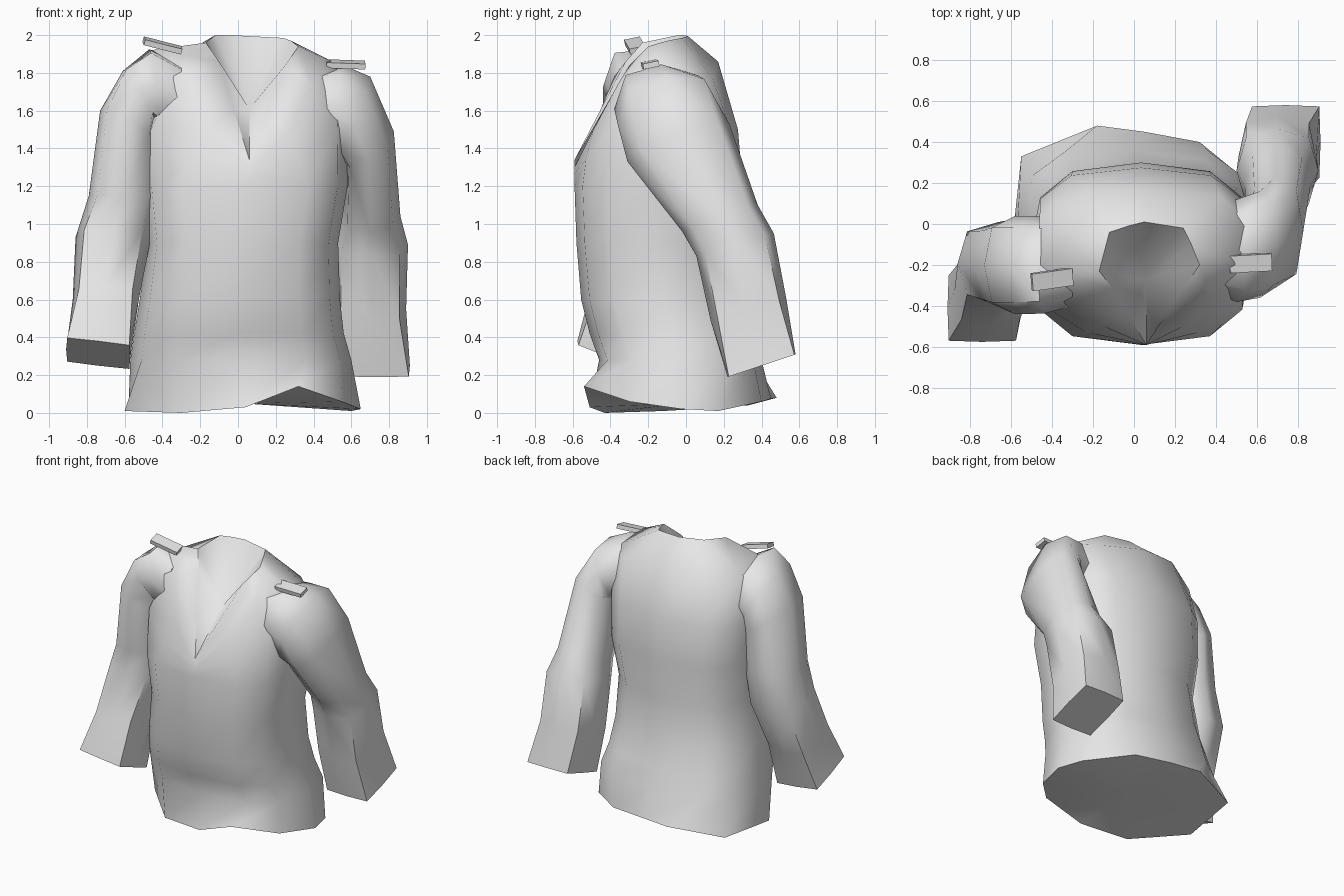
import bpy, bmesh, math
from mathutils import Vector, Euler

if "Cube" in bpy.data.objects:
    bpy.data.objects.remove(bpy.data.objects["Cube"])

grey = bpy.data.materials.new("plain_grey")
grey.diffuse_color = (0.8, 0.8, 0.8, 1)
grey.use_nodes = True
grey.node_tree.nodes["Principled BSDF"].inputs["Base Color"].default_value = grey.diffuse_color


def spow(v, p):
    return math.copysign(abs(v) ** p, v) if abs(v) > 1e-6 else 0.0


def cap(bm, loop, centre):
    """Close a loop with a fan to a centre point."""
    c = bm.verts.new(centre)
    for i in range(len(loop)):
        bm.faces.new((loop[i], loop[(i + 1) % len(loop)], c))


def loft(name, rings, bottom=None, top=None):
    """Skin a stack of equal rings, cap the ends, smooth the sides."""
    bm = bmesh.new()
    loops = [[bm.verts.new(p) for p in r] for r in rings]
    n = len(loops[0])
    for a, b in zip(loops, loops[1:]):
        for i in range(n):
            j = (i + 1) % n
            bm.faces.new((a[i], a[j], b[j], b[i]))
    for loop, centre in ((loops[0], bottom), (loops[-1], top)):
        if centre:
            cap(bm, loop, centre)
        else:
            bm.faces.new(loop)
    bmesh.ops.recalc_face_normals(bm, faces=bm.faces)
    return finish(name, bm)


def finish(name, bm, angle=60):
    me = bpy.data.meshes.new(name)
    bm.to_mesh(me)
    bm.free()
    ob = bpy.data.objects.new(name, me)
    bpy.context.collection.objects.link(ob)
    me.materials.append(grey)
    bpy.ops.object.select_all(action='DESELECT')
    ob.select_set(True)
    bpy.context.view_layer.objects.active = ob
    bpy.ops.object.shade_smooth_by_angle(angle=math.radians(angle))
    return ob


# Torso: rings start at the front and run towards +x
def body_ring(z, xl, xr, yf, yb, p=0.75):
    cx, cy, a, b = (xl + xr) / 2, (yf + yb) / 2, (xr - xl) / 2, (yb - yf) / 2
    ts = [math.tau * k / 12 for k in range(12)]
    return [(cx + a * spow(math.sin(t), p), cy - b * spow(math.cos(t), p), z) for t in ts]


hem = [(.04, -.51, .03), (.32, -.54, .14), (.55, -.30, .06), (.65, -.02, .02),
       (.60, .17, .01), (.32, .40, .06), (.05, .45, .075), (-.18, .48, .08),
       (-.55, .33, .04), (-.58, .05, .02), (-.60, -.12, .01), (-.30, -.43, .0)]
shoulder = [(.06, -.59, 1.30), (.26, -.49, 1.50), (.39, -.36, 1.74), (.52, -.20, 1.85),
            (.57, -.01, 1.79), (.42, .14, 1.77), (.05, .17, 1.86), (-.20, .16, 1.86),
            (-.46, .03, 1.80), (-.46, -.20, 1.92), (-.34, -.38, 1.78), (-.17, -.49, 1.50)]
neck = [(.06, -.59, 1.34), (.155, -.445, 1.59), (.25, -.30, 1.84), (.32, -.20, 1.94),
        (.28, -.10, 1.97), (.24, -.02, 1.985), (.05, .01, 1.995), (-.03, -.01, 2.0),
        (-.12, -.04, 2.0), (-.17, -.23, 1.96), (-.10, -.32, 1.86), (-.02, -.455, 1.60)]
chest = body_ring(1.2, -.51, .58, -.59, .30, .70)
upper = body_ring(1.5, -.51, .58, -.54, .275, .68)
for k in (1, 11):
    upper[k] = tuple((Vector(chest[k]) + Vector(shoulder[k])) / 2 + Vector((0, -.01, 0)))
upper[0] = (.06, -.59, 1.26)
loft("torso", [hem,
               body_ring(.28, -.57, .60, -.46, .40),
               body_ring(.42, -.55, .56, -.51, .36),
               body_ring(.60, -.52, .54, -.555, .31),
               body_ring(.90, -.48, .53, -.58, .28),
               chest, upper, shoulder, neck],
     bottom=(.03, -.02, .05), top=(.06, -.27, 1.61))


# Sleeves: each ring is centre, then half-axes across (x, z) and front-to-back (y, z)
def sleeve(name, rows):
    rings = []
    for cx, cy, cz, ux, uz, vy, vz, p in rows:
        ring = []
        for k in range(8):
            t = math.tau * k / 8
            c, s = spow(math.cos(t), p), spow(math.sin(t), p)
            ring.append((cx + ux * c, cy + vy * s, cz + uz * c + vz * s))
        rings.append(ring)
    loft(name, rings)


sleeve("swung_back_sleeve", [
    (.36, -.12, 1.62, .0, .21, .20, .0, .8),
    (.50, -.13, 1.61, .05, .235, .25, .0, .8),
    (.615, -.10, 1.57, .085, .21, .26, .05, .8),
    (.69, -.04, 1.43, .135, .06, .27, .10, .8),
    (.70, .18, 1.03, .16, .01, .20, .07, .8),
    (.70, .26, .89, .20, .0, .205, .06, .75),
    (.70, .33, .55, .19, .0, .20, .06, .6),
    (.74, .40, .25, .17, .0, .18, .06, .1)])
sleeve("swung_forward_sleeve", [
    (-.30, -.20, 1.66, .0, .21, .20, .0, .8),
    (-.43, -.20, 1.69, -.04, .235, .235, -.05, .8),
    (-.52, -.20, 1.66, -.09, .15, .24, -.06, .8),
    (-.58, -.20, 1.52, -.15, .08, .24, -.03, .8),
    (-.605, -.20, 1.15, -.185, .0, .22, .0, .8),
    (-.66, -.19, .93, -.20, .0, .20, -.05, .75),
    (-.70, -.32, .60, -.175, .0, .18, -.07, .6),
    (-.74, -.41, .315, -.17, .02, .165, -.065, .1)])


# Shoulder straps
def strap(name, loc, rot):
    bm = bmesh.new()
    bmesh.ops.create_cube(bm, size=1)
    bmesh.ops.scale(bm, vec=(.205, .085, .03), verts=bm.verts)
    e = Euler([math.radians(r) for r in rot])
    for v in bm.verts:
        v.co = e.to_matrix() @ v.co + Vector(loc)
    finish(name, bm, 30)


strap("strap_forward_side", (-.40, -.27, 1.945), (12, 14, 8))
strap("strap_back_side", (.57, -.19, 1.845), (12, 2, 3))
